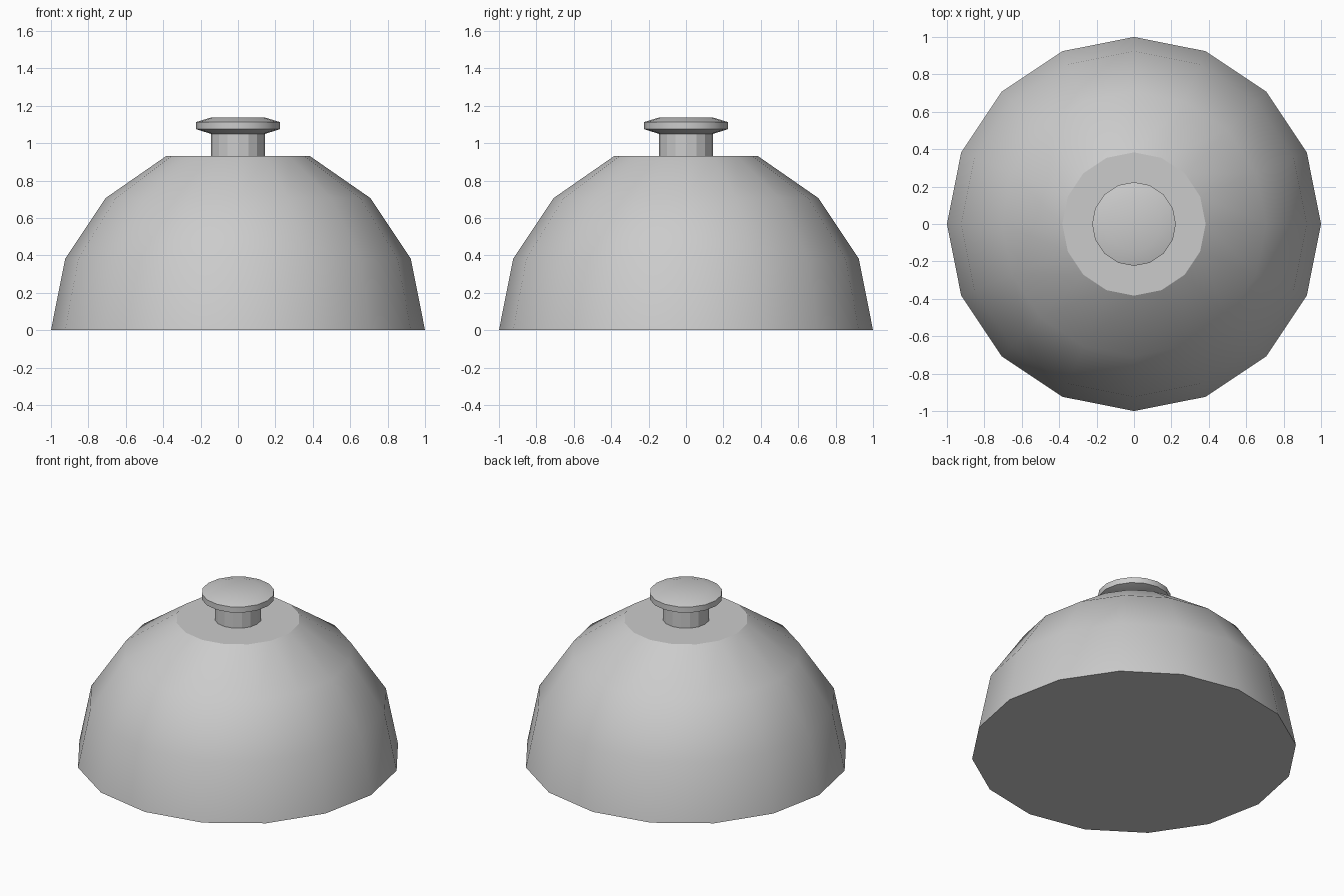
import bpy, bmesh
from math import cos, sin, pi, radians

if "Cube" in bpy.data.objects:
    bpy.data.objects.remove(bpy.data.objects["Cube"])

SIDES = 16

def lathe(name, profile, angle):
    """Turn an (r, z) profile into a closed solid around z."""
    bm = bmesh.new()
    rings = [[bm.verts.new((r * cos(2 * pi * i / SIDES), r * sin(2 * pi * i / SIDES), z))
              for i in range(SIDES)] for r, z in profile]
    for a, b in zip(rings, rings[1:]):
        for i in range(SIDES):
            j = (i + 1) % SIDES
            bm.faces.new((a[i], a[j], b[j], b[i]))
    bm.faces.new(rings[0][::-1])
    bm.faces.new(rings[-1])
    me = bpy.data.meshes.new(name)
    bm.to_mesh(me)
    bm.free()
    ob = bpy.data.objects.new(name, me)
    bpy.context.collection.objects.link(ob)
    bpy.ops.object.select_all(action='DESELECT')
    bpy.context.view_layer.objects.active = ob
    ob.select_set(True)
    bpy.ops.object.shade_smooth_by_angle(angle=radians(angle))
    return ob

# Dome: half sphere cut flat at its last ring
dome = [(cos(k * pi / 8), sin(k * pi / 8)) for k in range(3)]
lathe("dome", dome + [(0.383, 0.932)], 30)

# Handle: stem and bevelled cap
lathe("handle_stem", [(0.145, 0.92), (0.145, 1.06)], 15)
lathe("handle_cap", [(0.145, 1.05), (0.224, 1.075), (0.224, 1.113), (0.145, 1.137)], 30)
